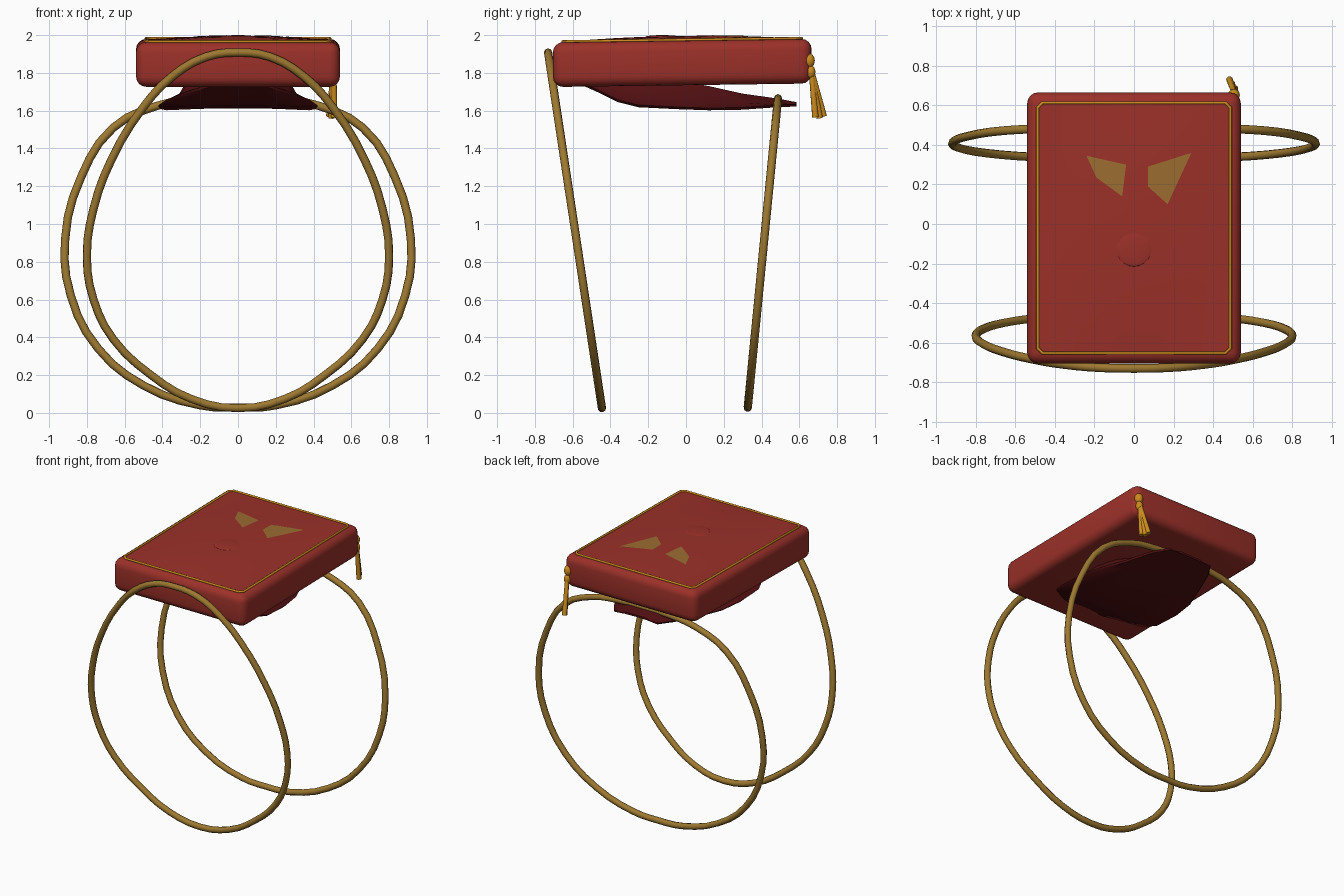
import bpy, bmesh, math
from mathutils import Vector

if "Cube" in bpy.data.objects:
    bpy.data.objects.remove(bpy.data.objects["Cube"])


def material(name, rgb):
    m = bpy.data.materials.new(name)
    m.diffuse_color = (*rgb, 1)
    m.use_nodes = True
    m.node_tree.nodes["Principled BSDF"].inputs["Base Color"].default_value = m.diffuse_color
    return m


RED = material("red_leather", (0.33, 0.03, 0.022))
DARK = material("dark_red", (0.085, 0.005, 0.006))
BRASS = material("brass", (0.34, 0.19, 0.03))
GOLD = material("gold_thread", (0.60, 0.26, 0.012))
FADED = material("faded_gold", (0.33, 0.15, 0.03))


def finish(ob, mat, angle=40):
    ob.data.materials.clear()
    ob.data.materials.append(mat)
    bpy.ops.object.select_all(action='DESELECT')
    ob.select_set(True)
    bpy.context.view_layer.objects.active = ob
    bpy.ops.object.shade_smooth_by_angle(angle=math.radians(angle))
    return ob


def from_bmesh(name, bm, mat, angle=40):
    bmesh.ops.recalc_face_normals(bm, faces=bm.faces)
    me = bpy.data.meshes.new(name)
    bm.to_mesh(me)
    bm.free()
    ob = bpy.data.objects.new(name, me)
    bpy.context.collection.objects.link(ob)
    return finish(ob, mat, angle)


def closed_tube(name, pts, radius, mat, smooth=True, res=3):
    cu = bpy.data.curves.new(name, 'CURVE')
    cu.dimensions = '3D'
    cu.bevel_depth, cu.bevel_resolution, cu.resolution_u = radius, 2, res
    sp = cu.splines.new('BEZIER')
    sp.bezier_points.add(len(pts) - 1)
    for bp, p in zip(sp.bezier_points, pts):
        bp.co = p
        bp.handle_left_type = bp.handle_right_type = 'AUTO' if smooth else 'VECTOR'
    sp.use_cyclic_u = True
    ob = bpy.data.objects.new(name, cu)
    bpy.context.collection.objects.link(ob)
    bpy.ops.object.select_all(action='DESELECT')
    ob.select_set(True)
    bpy.context.view_layer.objects.active = ob
    bpy.ops.object.convert(target='MESH')
    return finish(bpy.context.view_layer.objects.active, mat, 60)


def sphere(name, loc, scale, mat):
    bpy.ops.mesh.primitive_uv_sphere_add(segments=20, ring_count=10, radius=1, location=loc)
    ob = bpy.context.object
    ob.name = name
    ob.scale = scale
    return finish(ob, mat, 60)


# Gently domed top surface height
CY = -0.02


def top_z(x, y):
    dome = max(0, 1 - (x / 0.49) ** 2) * max(0, 1 - ((y - CY) / 0.64) ** 2)
    return 1.972 + 0.0135 * (y - CY) + 0.024 * dome


# Cushion block, tilted slightly up at the back
bm = bmesh.new()
bmesh.ops.create_cube(bm, size=1)
for v in bm.verts:
    v.co = (v.co.x * 1.08, v.co.y * 1.37, v.co.z * 0.237)
bmesh.ops.bevel(bm, geom=bm.edges[:], offset=0.055, segments=4, profile=0.5, affect='EDGES')
for v in bm.verts:
    v.co += Vector((0, CY, 1.853 + 0.0135 * v.co.y))
from_bmesh("cushion", bm, RED)

# Domed top panel
bm = bmesh.new()
bmesh.ops.create_grid(bm, x_segments=12, y_segments=14, size=1)
for v in bm.verts:
    x, y = v.co.x * 0.485, CY + v.co.y * 0.635
    v.co = (x, y, top_z(x, y))
from_bmesh("cushion_top", bm, RED)

# Gold piping round the top
hx, hy, c = 0.487, 0.633, 0.025
outline = []
for sx, sy in ((1, 1), (-1, 1), (-1, -1), (1, -1)):
    pair = [(sx * hx, sy * (hy - c)), (sx * (hx - c), sy * hy)]
    outline += pair if sx * sy > 0 else pair[::-1]
closed_tube("piping", [(x, y + CY, top_z(x, y + CY) + 0.002) for x, y in outline],
            0.008, GOLD, smooth=False)

# Centre button
sphere("button", (0, -0.125, 1.991), (0.09, 0.09, 0.009), RED)

# Two worn gilt patches
bm = bmesh.new()
for shape in (((-0.24, 0.345), (-0.04, 0.30), (-0.06, 0.14), (-0.19, 0.235)),
              ((0.29, 0.36), (0.07, 0.29), (0.07, 0.19), (0.17, 0.10))):
    bm.faces.new([bm.verts.new((x, y, top_z(x, y) + 0.003)) for x, y in reversed(shape)])
from_bmesh("gilt_patches", bm, FADED)

# Flared saddle support under the cushion: y, upper half width, rim half width, upper z, rim z
sections = [(-0.55, 0.08, 0.12, 1.76, 1.735), (-0.45, 0.20, 0.27, 1.76, 1.69),
            (-0.36, 0.26, 0.38, 1.76, 1.645), (-0.25, 0.27, 0.42, 1.76, 1.618),
            (-0.05, 0.27, 0.42, 1.76, 1.608), (0.12, 0.24, 0.39, 1.73, 1.602),
            (0.30, 0.19, 0.32, 1.69, 1.605), (0.48, 0.14, 0.25, 1.665, 1.618),
            (0.585, 0.09, 0.18, 1.645, 1.622)]
bm = bmesh.new()
rings = []
for y, wu, wr, zu, zr in sections:
    side = [(wu, zu), (wu + 0.3 * (wr - wu), zr + 0.45 * (zu - zr)),
            (wr, zr + 0.012), (wr * 0.97, zr), (wr * 0.5, zr + 0.008)]
    loop = [(0, zu)] + side + [(0, zr + 0.01)] + [(-x, z) for x, z in reversed(side)]
    rings.append([bm.verts.new((x, y, z)) for x, z in loop])
for a, b in zip(rings, rings[1:]):
    for i in range(len(a)):
        j = (i + 1) % len(a)
        bm.faces.new((a[i], a[j], b[j], b[i]))
bm.faces.new(rings[0])
bm.faces.new(rings[-1])
from_bmesh("saddle_support", bm, DARK, 50)


# Hoop legs: half outline in x, z mirrored, lying on a leaning plane
def hoop(name, half, y_bottom, y_top):
    z0, z1 = half[-1][1], half[0][1]
    loop = half + [(-x, z) for x, z in half[-2:0:-1]]
    closed_tube(name, [(x, y_bottom + (y_top - y_bottom) * (z - z0) / (z1 - z0), z)
                       for x, z in loop], 0.022, BRASS)


hoop("front_hoop", [(0, 1.908), (0.17, 1.885), (0.35, 1.78), (0.50, 1.62), (0.67, 1.34),
                    (0.765, 1.08), (0.80, 0.83), (0.765, 0.60), (0.66, 0.39),
                    (0.46, 0.20), (0.25, 0.075), (0, 0.025)], -0.445, -0.73)
hoop("back_hoop", [(0, 1.665), (0.22, 1.66), (0.43, 1.625), (0.66, 1.51), (0.83, 1.25),
                   (0.915, 0.92), (0.885, 0.62), (0.74, 0.34), (0.50, 0.145),
                   (0.20, 0.04), (0, 0.028)], 0.327, 0.487)

# Corner tassel: two knots and flaring strands
sphere("tassel_knot", (0.505, 0.652, 1.865), (0.03, 0.03, 0.038), GOLD)
sphere("tassel_neck", (0.507, 0.66, 1.805), (0.025, 0.025, 0.035), GOLD)
start = Vector((0.507, 0.663, 1.82))
for i, tip in enumerate(((0.51, 0.685, 1.565), (0.495, 0.708, 1.56), (0.483, 0.73, 1.57))):
    d = Vector(tip) - start
    bpy.ops.mesh.primitive_cone_add(vertices=10, radius1=0.014, radius2=0.017, depth=d.length,
                                    location=start + d / 2)
    ob = bpy.context.object
    ob.name = f"tassel_strand_{i + 1}"
    ob.rotation_euler = d.to_track_quat('Z', 'Y').to_euler()
    finish(ob, GOLD)
